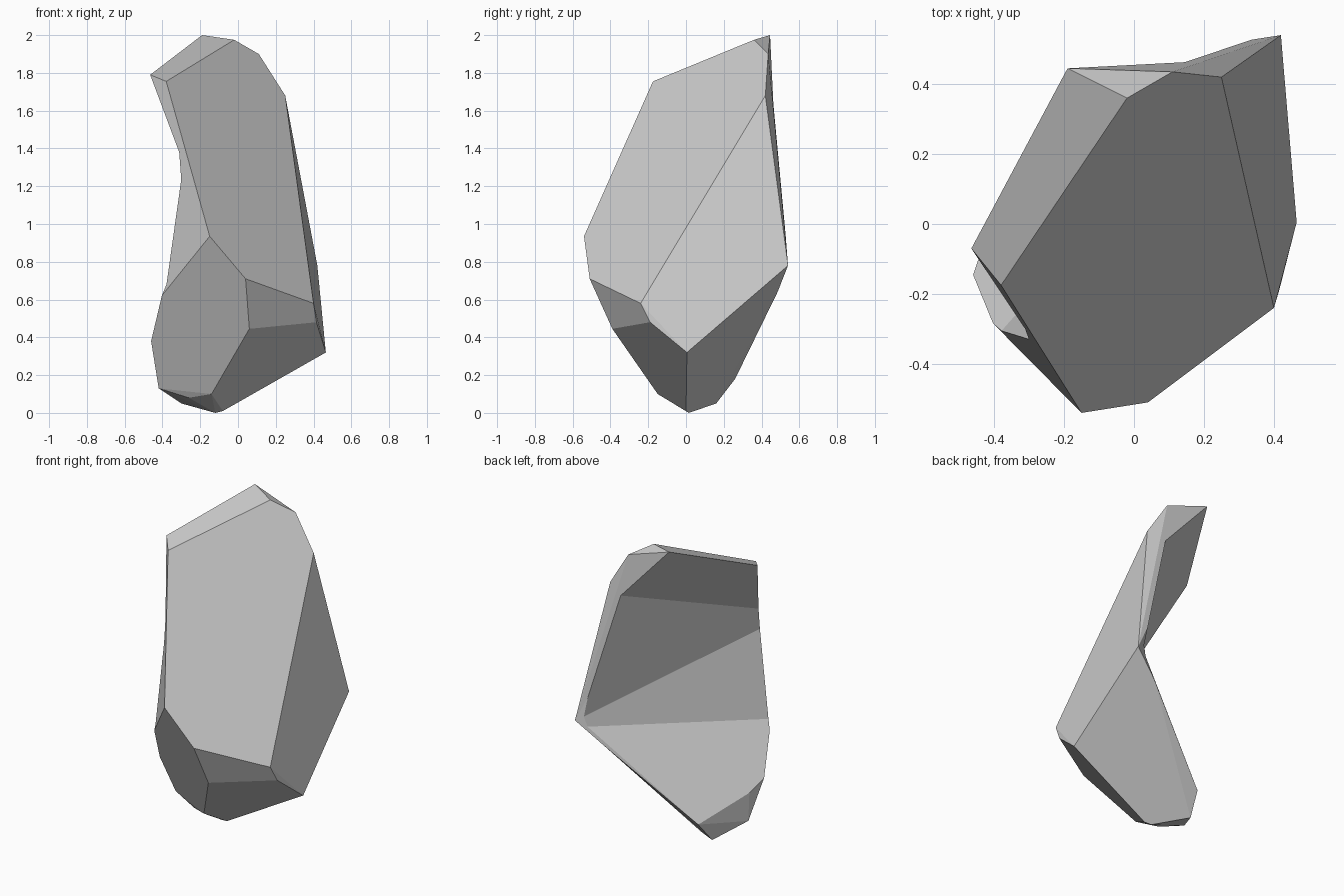
import bpy, bmesh, math
from mathutils import Vector

if "Cube" in bpy.data.objects:
    bpy.data.objects.remove(bpy.data.objects["Cube"])

# Outer corners of the uncut boulder, grouped by height
corners = {
    "crown_back": (-.19, .445, 2), "crown_front": (-.02, .36, 1.975), "crown_right": (.11, .435, 1.9),
    "shoulder": (.25, .42, 1.68), "brow_front": (-.38, -.175, 1.755), "brow_left": (-.465, -.07, 1.79),
    "nose": (-.15, -.54, .935), "nose_low": (.04, -.51, .71), "cheek": (.4, -.24, .58),
    "cheek_low": (.415, -.19, .48), "right_tip": (.465, .005, .32), "chin": (.06, -.39, .445),
    "back_tip": (.42, .54, .78), "back_rise": (.39, .515, .87), "back_low": (.25, .485, .64),
    "left_top": (-.412, -.275, .61), "left_mid": (-.46, -.145, .38), "left_low": (-.42, -.04, .13),
    "heel": (-.27, .26, .18), "heel_low": (-.3, .16, .05), "foot_left": (-.26, -.08, .08),
    "foot_front": (-.14, -.15, .1), "foot_right": (-.08, 0, .01), "foot": (-.12, .015, 0),
    "notch_top": (.12, .42, 1.62), "notch_low": (.34, .495, .83),
}
P = {k: Vector(v) for k, v in corners.items()}
# Where the notch meets the left face
rim_high, rim_mid, rim_low = Vector((-.31, -.304, 1.36)), Vector((-.3, -.33, 1.24)), Vector((-.38, -.307, .68))


def make_object(name, bm):
    bmesh.ops.recalc_face_normals(bm, faces=bm.faces)
    mesh = bpy.data.meshes.new(name)
    bm.to_mesh(mesh)
    bm.free()
    obj = bpy.data.objects.new(name, mesh)
    bpy.context.collection.objects.link(obj)
    return obj


def merge_facets(bm, degrees):
    bmesh.ops.dissolve_limit(bm, angle_limit=math.radians(degrees), verts=bm.verts, edges=bm.edges)


# Boulder: convex facets around the outer corners
bm = bmesh.new()
for p in P.values():
    bm.verts.new(p)
hull = bmesh.ops.convex_hull(bm, input=bm.verts)
bmesh.ops.delete(bm, geom=[v for v in bm.verts if not v.link_faces], context="VERTS")
boulder = make_object("boulder", bm)

# Notch cutter: a box trimmed by the four concave bands on the back
bands = [
    (P["crown_back"], P["brow_left"], P["notch_top"]),
    (P["notch_top"], rim_high, P["notch_low"]),
    (P["notch_low"], rim_mid, rim_low),
    (rim_low, P["left_mid"], P["heel"]),
]
bm = bmesh.new()
bmesh.ops.create_cube(bm, size=6)
for a, b, c in bands:
    n = (b - a).cross(c - a).normalized()
    if n.dot(Vector((-1, 1, 0))) < 0:
        n = -n
    cut = bmesh.ops.bisect_plane(bm, geom=bm.verts[:] + bm.edges[:] + bm.faces[:],
                                 plane_co=a, plane_no=n, clear_inner=True)
    rim = [e for e in cut["geom_cut"] if isinstance(e, bmesh.types.BMEdge)]
    bmesh.ops.contextual_create(bm, geom=rim)
cutter = make_object("notch_cutter", bm)
cutter.hide_render = True

# Carve the notch and clean up the facets
mod = boulder.modifiers.new("notch", "BOOLEAN")
mod.operation, mod.solver, mod.object = "DIFFERENCE", "EXACT", cutter
bpy.context.view_layer.update()
carved = bpy.data.meshes.new_from_object(boulder.evaluated_get(bpy.context.evaluated_depsgraph_get()))
boulder.modifiers.clear()
boulder.data = carved
bpy.data.objects.remove(cutter)
bm = bmesh.new()
bm.from_mesh(carved)
bmesh.ops.remove_doubles(bm, verts=bm.verts, dist=.004)
merge_facets(bm, 5)
bm.to_mesh(carved)
bm.free()
